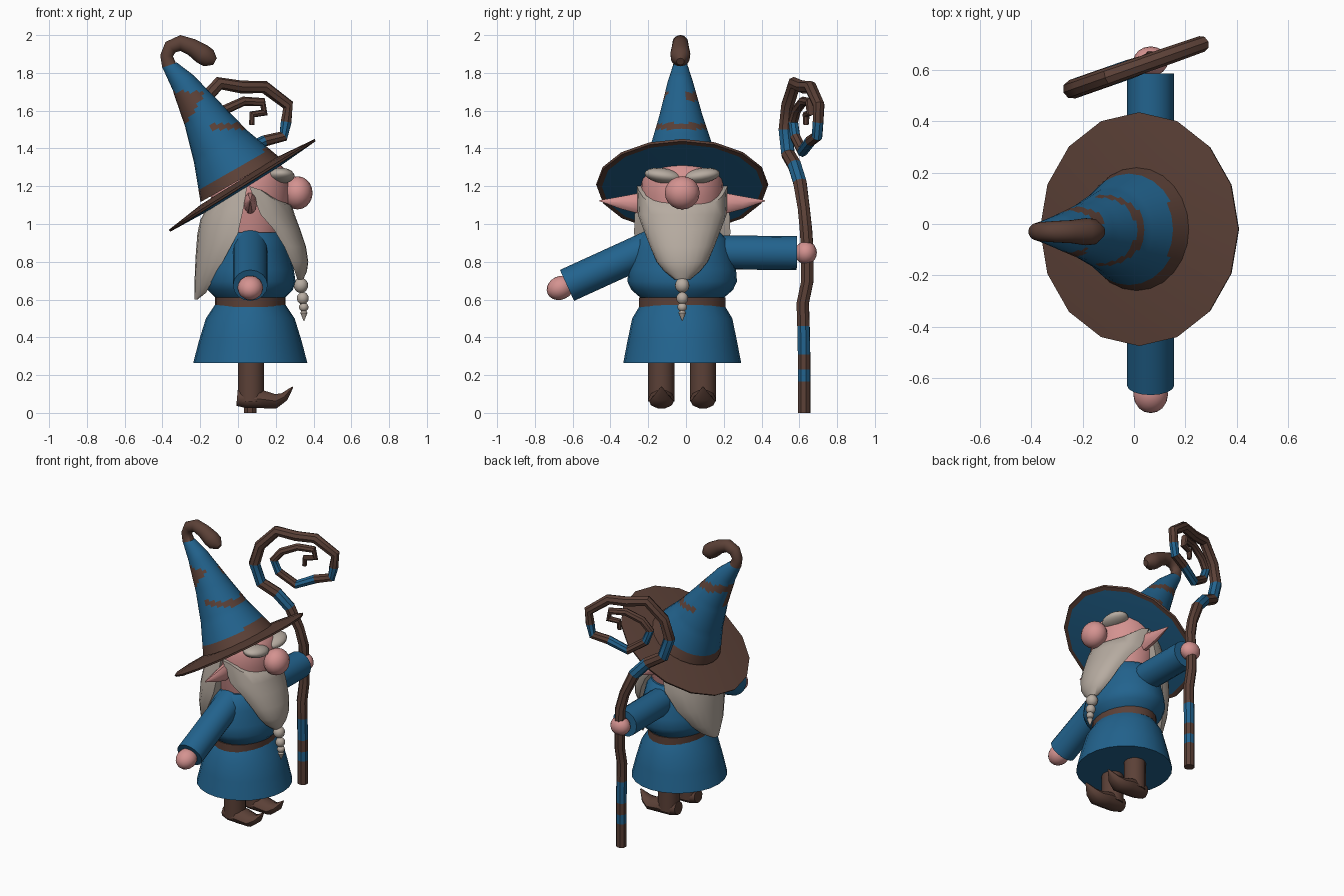
import bpy, bmesh, math
from mathutils import Vector as V

if "Cube" in bpy.data.objects:
    bpy.data.objects.remove(bpy.data.objects["Cube"])

CX, CY = 0.065, -0.02          # body axis


def material(name, col):
    m = bpy.data.materials.new(name)
    m.diffuse_color = (*col, 1)
    m.use_nodes = True
    m.node_tree.nodes["Principled BSDF"].inputs["Base Color"].default_value = m.diffuse_color
    return m


BLUE = material("blue cloth", (0.016, 0.125, 0.27))
BROWN = material("brown leather", (0.105, 0.052, 0.038))
SKIN = material("pink skin", (0.66, 0.29, 0.28))
HAIR = material("grey hair", (0.47, 0.41, 0.355))


def smooth(ob, angle=40):
    bpy.ops.object.select_all(action='DESELECT')
    ob.select_set(True)
    bpy.context.view_layer.objects.active = ob
    bpy.ops.object.shade_smooth_by_angle(angle=math.radians(angle))


def loft(name, rings, mats, rule=None, angle=40):
    """Skin a list of point rings; rule(segment, face centre) gives the material index."""
    bm = bmesh.new()
    vs = [[bm.verts.new(p) for p in r] for r in rings]
    n = len(rings[0])
    for i in range(len(vs) - 1):
        for j in range(n):
            k = (j + 1) % n
            f = bm.faces.new((vs[i][j], vs[i][k], vs[i + 1][k], vs[i + 1][j]))
            if rule:
                f.material_index = rule(i, f.calc_center_median())
    for r, i in ((vs[0], 0), (vs[-1], len(vs) - 2)):
        f = bm.faces.new(r)
        if rule:
            f.material_index = rule(i, f.calc_center_median())
    bmesh.ops.recalc_face_normals(bm, faces=bm.faces)
    me = bpy.data.meshes.new(name)
    bm.to_mesh(me)
    bm.free()
    for m in mats:
        me.materials.append(m)
    ob = bpy.data.objects.new(name, me)
    bpy.context.collection.objects.link(ob)
    smooth(ob, angle)
    return ob


def ring(c, t, side, a, b, n):
    up = t.cross(side).normalized()
    return [c + side * a * math.cos(w) + up * b * math.sin(w)
            for w in (2 * math.pi * j / n for j in range(n))]


def tube(name, path, radii, side, n, mats, rule=None, angle=40):
    """Sweep round or oval sections along a path."""
    p = [V(q) for q in path]
    side = V(side).normalized()
    rings = []
    for i, c in enumerate(p):
        a, b = p[max(i - 1, 0)], p[min(i + 1, len(p) - 1)]
        r = radii[i] if isinstance(radii[i], tuple) else (radii[i], radii[i])
        rings.append(ring(c, (b - a).normalized(), side, r[0], r[1], n))
    return loft(name, rings, mats, rule, angle)


def turned(name, prof, mat, n=24):
    """Upright oval part from (z, x radius, y radius)."""
    return tube(name, [(CX, CY, z) for z, _, _ in prof],
                [(ry, rx) for _, rx, ry in prof], (0, 1, 0), n, [mat])


def ball(name, c, s, mat, rot=0):
    bpy.ops.mesh.primitive_uv_sphere_add(segments=16, ring_count=10, radius=1, location=c, rotation=(rot, 0, 0))
    ob = bpy.context.object
    ob.name, ob.scale = name, s
    ob.data.materials.append(mat)
    smooth(ob, 60)


def half_shell(name, prof, mat, lift=0):
    """D-shaped sections: (z, straight edge x, bulge x, y half width, slope)."""
    rings = []
    for i, (z, x0, x1, ry, k) in enumerate(prof):
        r = []
        for j in range(13):
            w = math.pi * (j / 12 - 0.5)
            x = x0 + (x1 - x0) * math.cos(w)
            up = lift * abs(math.sin(w)) ** 6 if i == 0 else 0
            r.append(V((x, CY + ry * math.sin(w), z + k * x + up)))
        rings.append(r)
    return loft(name, rings, [mat], angle=50)


# Robe, belt and head
turned("skirt", [(0.265, 0.302, 0.312), (0.38, 0.272, 0.29), (0.5, 0.235, 0.265), (0.575, 0.185, 0.22)], BLUE)
turned("belt", [(0.56, 0.187, 0.23), (0.612, 0.187, 0.23)], BROWN)
turned("torso", [(0.605, 0.18, 0.215), (0.65, 0.225, 0.268), (0.695, 0.24, 0.29), (0.76, 0.23, 0.285),
                 (0.86, 0.205, 0.26), (0.92, 0.19, 0.24), (0.955, 0.17, 0.2)], BLUE)
turned("head", [(0.94, 0.17, 0.18), (1.05, 0.2, 0.205), (1.15, 0.21, 0.22), (1.24, 0.205, 0.215),
                (1.29, 0.185, 0.195), (1.32, 0.15, 0.15)], SKIN)

# Face
ball("nose", (0.315, CY, 1.165), (0.08, 0.092, 0.088), SKIN)
for s, tag in ((-1, "right"), (1, "left")):
    ball(tag + "_brow", (0.225, CY + s * 0.1, 1.255), (0.075, 0.1, 0.04), HAIR, s * 0.15)
    tube(tag + "_ear", [(CX, CY + s * y, z) for y, z in ((0.17, 1.105), (0.23, 1.11), (0.32, 1.113), (0.437, 1.123))],
         [(0.03, 0.055), (0.035, 0.057), (0.025, 0.036), (0.003, 0.003)], (1, 0, 0), 10, [SKIN])
    # Legs and curled shoes
    y = CY + s * 0.11
    tube(tag + "_leg", [(CX + 0.004, y, 0.06), (CX + 0.004, y, 0.32)], [0.07, 0.07], (0, 1, 0), 14, [BROWN])
    tube(tag + "_shoe", [(-0.005, y, 0.08), (0.05, y, 0.075), (0.13, y, 0.072), (0.2, y, 0.062), (0.245, y, 0.085), (0.29, y, 0.137)],
         [(0.045, 0.045), (0.065, 0.053), (0.07, 0.05), (0.065, 0.04), (0.045, 0.025), (0.004, 0.004)],
         (0, 1, 0), 10, [BROWN])

# Beard with braid, and back hair
half_shell("beard", [(1.1, 0.06, 0.285, 0.24, 0), (1.05, 0.12, 0.3, 0.235, 0), (0.97, 0.19, 0.33, 0.205, 0),
                     (0.88, 0.245, 0.36, 0.17, 0), (0.8, 0.28, 0.372, 0.135, 0), (0.75, 0.3, 0.365, 0.095, 0),
                     (0.705, 0.315, 0.345, 0.04, 0)], HAIR, 0.1)
for i, (x, z, r, h) in enumerate(((0.333, 0.675, 0.038, 0.04), (0.343, 0.607, 0.031, 0.033), (0.348, 0.56, 0.025, 0.024))):
    ball("braid_bead_%d" % (i + 1), (x, CY, z), (r, r, h), HAIR)
tube("braid_tip", [(0.349, CY, 0.545), (0.349, CY, 0.53), (0.349, CY, 0.487)], [0.012, 0.02, 0.002], (0, 1, 0), 10, [HAIR])
half_shell("back_hair", [(1.18, 0.05, -0.17, 0.235, 0.6), (1.08, 0.03, -0.2, 0.25, 0.3), (0.95, 0.0, -0.215, 0.255, 0),
                         (0.82, -0.07, -0.225, 0.22, 0), (0.7, -0.135, -0.23, 0.15, 0), (0.635, -0.17, -0.23, 0.085, 0),
                         (0.6, -0.215, -0.23, 0.03, 0)], HAIR)

# Arms and hands
for tag, a, b in (("right", (CX, -0.17, 0.885), (CX, -0.63, 0.675)), ("left", (CX, 0.12, 0.85), (CX, 0.587, 0.846))):
    tube(tag + "_sleeve", [a, b], [(0.092, 0.09)] * 2, (1, 0, 0), 16, [BLUE])
ball("right_hand", (CX, -0.665, 0.662), (0.068, 0.075, 0.062), SKIN, math.radians(25))
ball("left_hand", (CX, 0.635, 0.848), (0.068, 0.058, 0.062), SKIN)

# Hat brim: brown on top, blue lining below
tilt = math.radians(31.9)
axis = V((-math.sin(tilt), 0, math.cos(tilt)))
mid = V((0.022, CY, 1.206))
brim = [(-0.022, 0.2), (-0.01, 0.425), (-0.008, 0.452), (0.004, 0.456), (0.028, 0.24)]
loft("hat_brim", [ring(mid + axis * h, axis, V((0, 1, 0)), r, r, 16) for h, r in brim], [BROWN, BLUE],
     lambda i, c: 1 if i == 0 else 0, 30)

# Hat cone with band, stripes and hooked tip: (x, z, radius)
keys = [(0.01, 1.235, 0.24), (-0.09, 1.41, 0.165), (-0.18, 1.57, 0.115), (-0.285, 1.74, 0.07), (-0.365, 1.84, 0.038),
        (-0.378, 1.89, 0.034), (-0.358, 1.936, 0.038), (-0.305, 1.958, 0.042), (-0.245, 1.937, 0.045),
        (-0.19, 1.9, 0.053), (-0.155, 1.878, 0.05), (-0.122, 1.86, 0.02)]
fine = []
for i, (a, b) in enumerate(zip(keys, keys[1:])):
    m = 10 if i < 4 else 1
    fine += [[p + (q - p) * j / m for p, q in zip(a, b)] for j in range(m)]
fine.append(keys[-1])


def hat_rule(i, c):
    if i >= 40 or (c - mid).dot(axis) < 0.095:
        return 1
    if 1.5 < c.z < 1.535 and c.x > -0.15:
        return 1
    low = 1.53 + 1.8 * max(c.x + 0.27, 0) if c.y < 0 else 1.65
    return 1 if low < c.z < 1.7 else 0


tube("hat_cone", [(x, CY - 0.01 * min(1, (z - 1.235) / 0.5), z) for x, z, r in fine], [r for _, _, r in fine],
     (0, 1, 0), 24, [BLUE, BROWN], hat_rule, 50)

# Staff: straight knotted shaft, then a spiral in a slanted plane; (x, z, radius, blue segment follows)
shaft = [(0.625, 0, 0), (0.625, 0.165, 1), (0.625, 0.23, 0), (0.625, 0.31, 1), (0.622, 0.46, 0), (0.618, 0.58, 0),
         (0.643, 0.7, 0), (0.643, 0.85, 0), (0.635, 0.97, 0)]
spiral = [(0.04, 1.08, 0.034, 0), (-0.02, 1.22, 0.038, 1), (-0.1, 1.31, 0.038, 0), (-0.2, 1.37, 0.038, 1),
          (-0.24, 1.5, 0.038, 0), (-0.205, 1.63, 0.036, 0), (-0.1, 1.745, 0.036, 0), (0.02, 1.725, 0.034, 0),
          (0.14, 1.725, 0.034, 0), (0.265, 1.63, 0.032, 0), (0.255, 1.54, 0.03, 1), (0.24, 1.465, 0.03, 0),
          (0.14, 1.44, 0.03, 1), (0.02, 1.385, 0.03, 0), (-0.09, 1.46, 0.028, 1), (-0.12, 1.54, 0.027, 0),
          (-0.07, 1.605, 0.026, 0), (0.03, 1.65, 0.025, 0), (0.13, 1.645, 0.024, 0), (0.14, 1.59, 0.022, 0),
          (0.075, 1.58, 0.02, 0), (0.072, 1.525, 0.015, 0)]
blue = [s[2] for s in shaft] + [s[3] for s in spiral]
tube("staff", [(CX, y, z) for y, z, _ in shaft] + [(x, 0.61 + 0.35 * x, z) for x, z, _, _ in spiral],
     [0.035] * len(shaft) + [s[2] for s in spiral], (-0.35, 1, 0), 8, [BROWN, BLUE], lambda i, c: blue[i], 35)
